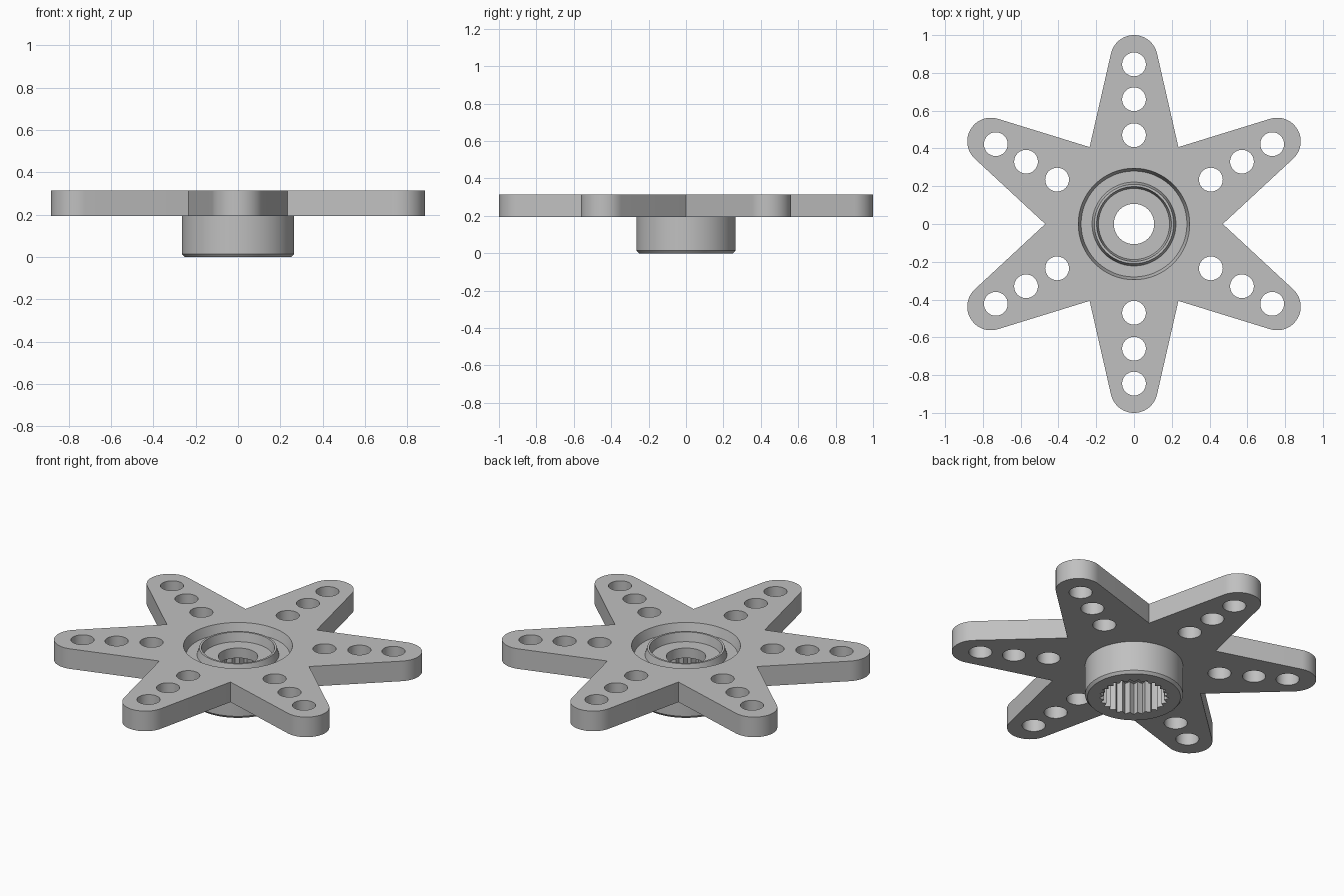
import bpy, bmesh
from math import sin, cos, pi, radians, atan2, asin, hypot

cube = bpy.data.objects.get("Cube")
if cube:
    bpy.data.objects.remove(cube, do_unlink=True)

grey = bpy.data.materials.new("plain_grey")
grey.use_nodes = True
colour = (0.53, 0.53, 0.53, 1)
grey.diffuse_color = colour
grey.node_tree.nodes["Principled BSDF"].inputs["Base Color"].default_value = colour

ARMS = 6
BOTTOM, TOP = 0.195, 0.315
TIP_R = 0.125
TIP_C = 1 - TIP_R
NOTCH = 0.47
GROOVE_R = 0.295
TEETH = 25
SEGMENTS = TEETH * 4


def polar(r, a):
    return r * cos(a), r * sin(a)


def circle(cx, cy, r, n):
    return [(cx + r * cos(2 * pi * i / n), cy + r * sin(2 * pi * i / n)) for i in range(n)]


def finish(obj):
    """Weld, face outward, shade and colour a finished part."""
    bm = bmesh.new()
    bm.from_mesh(obj.data)
    bmesh.ops.remove_doubles(bm, verts=bm.verts, dist=0.0001)
    bmesh.ops.recalc_face_normals(bm, faces=bm.faces)
    bm.to_mesh(obj.data)
    bm.free()
    obj.data.materials.clear()
    obj.data.materials.append(grey)
    bpy.ops.object.select_all(action='DESELECT')
    obj.select_set(True)
    bpy.context.view_layer.objects.active = obj
    bpy.ops.object.shade_smooth_by_angle(angle=radians(30))


# Star plate outline: round arm tips tangent to straight sides that meet in notches
nx, ny = NOTCH * cos(pi / 6) - TIP_C, -NOTCH * sin(pi / 6)
reach = hypot(nx, ny)
spread = atan2(-ny, nx) - (pi / 2 - asin(TIP_R / reach))
outline, loops = [], []
for k in range(ARMS):
    a = pi / 2 + k * 2 * pi / ARMS
    cx, cy = polar(TIP_C, a)
    outline.append(polar(NOTCH, a - pi / ARMS))
    for i in range(25):
        t = a + spread * (i / 12 - 1)
        outline.append((cx + TIP_R * cos(t), cy + TIP_R * sin(t)))
    # Three holes along each arm
    for r in (0.47, 0.66, 0.845):
        loops.append(circle(*polar(r, a), 0.063, 32))
loops += [outline, circle(0, 0, GROOVE_R, SEGMENTS)]

curve = bpy.data.curves.new("star_plate", 'CURVE')
curve.dimensions = '2D'
curve.fill_mode = 'BOTH'
curve.extrude = (TOP - BOTTOM) / 2
for loop in loops:
    spline = curve.splines.new('POLY')
    spline.points.add(len(loop) - 1)
    for p, (x, y) in zip(spline.points, loop):
        p.co = (x, y, (TOP + BOTTOM) * 0, 1)
    spline.use_cyclic_u = True
plate = bpy.data.objects.new("star_plate", curve)
bpy.context.collection.objects.link(plate)
plate.location.z = (TOP + BOTTOM) / 2
bpy.ops.object.select_all(action='DESELECT')
plate.select_set(True)
bpy.context.view_layer.objects.active = plate
bpy.ops.object.convert(target='MESH')
finish(bpy.context.view_layer.objects.active)

# Hub: turned profile (radius, height, is toothed) from groove rim to underside
profile = [
    (GROOVE_R, TOP, 0), (0.28, 0.26, 0), (0.222, 0.26, 0),   # groove
    (0.21, 0.303, 0), (0.198, 0.303, 0), (0.188, 0.25, 0),   # raised ring
    (0.107, 0.25, 0), (0.107, 0.19, 0),                      # screw hole
    (0.177, 0.19, 1), (0.177, 0, 1),                         # splined socket
    (0.252, 0, 0), (0.265, 0.015, 0), (0.265, BOTTOM, 0), (GROOVE_R, BOTTOM, 0),
]
bm = bmesh.new()
rings = []
for r, z, toothed in profile:
    ring = []
    for i in range(SEGMENTS):
        tooth = 0.012 * (abs(i % 4 - 2) - 1) if toothed else 0
        ring.append(bm.verts.new((*polar(r + tooth, 2 * pi * i / SEGMENTS), z)))
    rings.append(ring)
for upper, lower in zip(rings, rings[1:]):
    for i in range(SEGMENTS):
        j = (i + 1) % SEGMENTS
        bm.faces.new((upper[i], upper[j], lower[j], lower[i]))
mesh = bpy.data.meshes.new("splined_hub")
bm.to_mesh(mesh)
bm.free()
hub = bpy.data.objects.new("splined_hub", mesh)
bpy.context.collection.objects.link(hub)
finish(hub)
